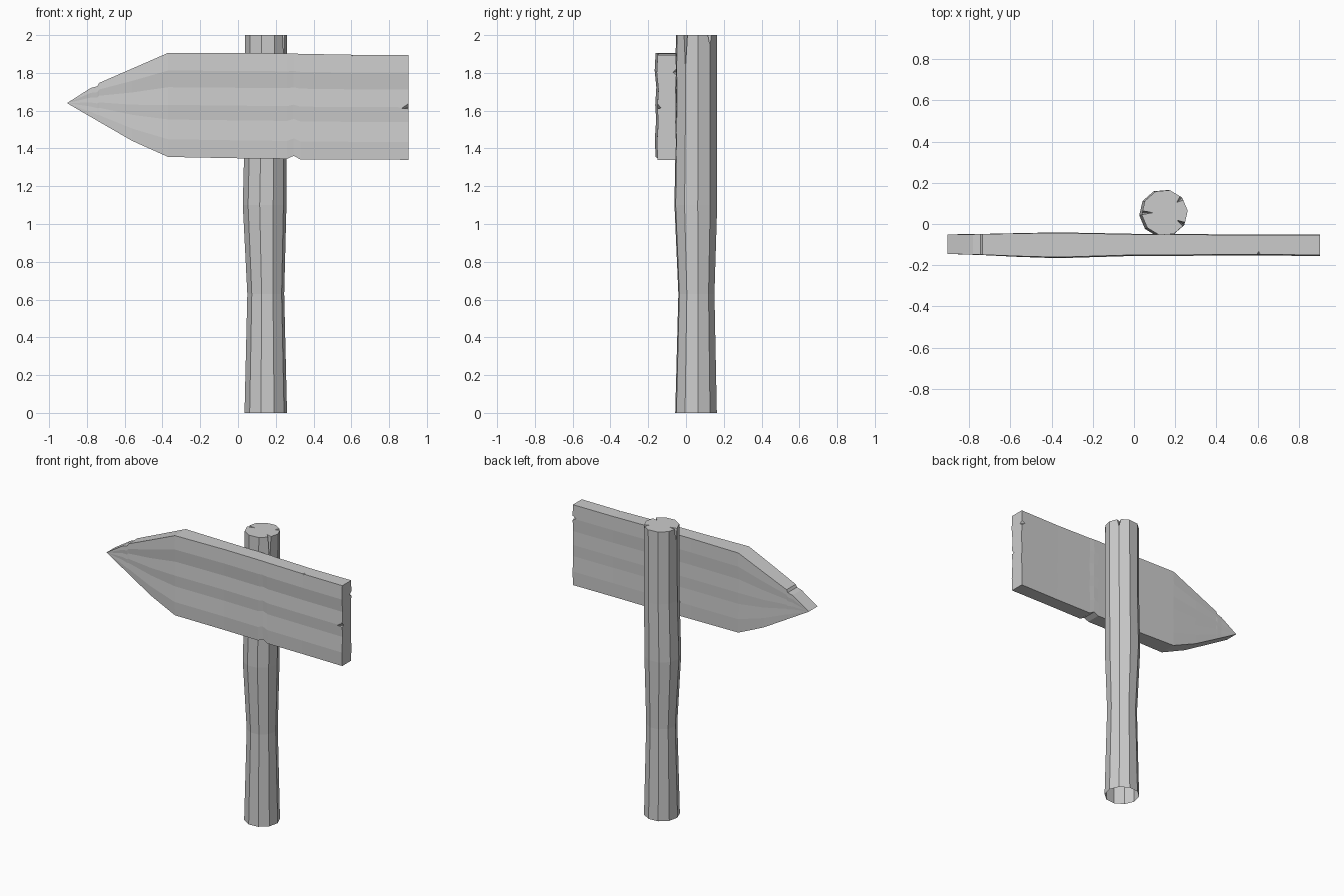
import bpy, bmesh
from math import cos, sin, radians
from mathutils import Vector

if "Cube" in bpy.data.objects:
    bpy.data.objects.remove(bpy.data.objects["Cube"])


def make_object(name, bm):
    bmesh.ops.recalc_face_normals(bm, faces=bm.faces[:])
    if bm.calc_volume(signed=True) < 0:
        bmesh.ops.reverse_faces(bm, faces=bm.faces[:])
    mesh = bpy.data.meshes.new(name)
    bm.to_mesh(mesh)
    bm.free()
    obj = bpy.data.objects.new(name, mesh)
    bpy.context.collection.objects.link(obj)
    return obj


def chip(obj, points):
    """Cut the convex hull of the points out of an object."""
    bm = bmesh.new()
    for p in points:
        bm.verts.new(p)
    bmesh.ops.convex_hull(bm, input=bm.verts[:])
    cutter = make_object("chip_cutter", bm)
    cutter.hide_render = True
    mod = obj.modifiers.new("chip", 'BOOLEAN')
    mod.operation, mod.solver, mod.object = 'DIFFERENCE', 'EXACT', cutter
    bpy.context.view_layer.objects.active = obj
    bpy.ops.object.modifier_apply(modifier=mod.name)
    bpy.data.objects.remove(cutter)


def bridge(bm, a, b):
    n = len(a)
    for i in range(n):
        bm.faces.new((a[i], a[(i + 1) % n], b[(i + 1) % n], b[i]))


# Post: ten-sided trunk with a slight waist
CX, CY, SIDES = 0.145, 0.055, 10
bm = bmesh.new()
rings = []
for z, x, y, r in [(0, 0.147, 0.053, 0.113), (0.63, 0.147, 0.055, 0.098),
                   (1.1, 0.141, 0.052, 0.116), (1.5, 0.147, 0.054, 0.112),
                   (2, 0.149, 0.055, 0.112)]:
    rings.append([bm.verts.new((x + r * cos(radians(36 * i + 5)),
                                y + r * sin(radians(36 * i + 5)), z)) for i in range(SIDES)])
for a, b in zip(rings, rings[1:]):
    bridge(bm, a, b)
bm.faces.new(rings[0])
bm.faces.new(rings[-1])
post = make_object("post", bm)

# Splits in the top of the post: angle, depth, half width, length
for ang, depth, half, length in [(180, 0.055, 0.012, 0.10), (40, 0.035, 0.017, 0.07),
                                 (-31, 0.04, 0.014, 0.22)]:
    out = Vector((cos(radians(ang)), sin(radians(ang)), 0))
    side = Vector((-out.y, out.x, 0)) * half
    c = Vector((CX + 0.003, CY, 2))
    rim, tip, up = c + out * 0.122, c + out * (0.112 - depth), Vector((0, 0, 0.02))
    chip(post, [rim + side, rim - side, tip, rim + side + up, rim - side + up, tip + up,
                rim - Vector((0, 0, length))])

# The underside of the post is open
bm = bmesh.new()
bm.from_mesh(post.data)
bottom = [f for f in bm.faces if f.calc_center_median().z < 0.001]
bmesh.ops.delete(bm, geom=bottom, context='FACES_ONLY')
bm.to_mesh(post.data)
bm.free()

# Arrow board: cross-sections along x (x, bottom z, top z, front y, back y)
stations = [(-0.905, 1.64, 1.64, -0.145, -0.05), (-0.78, 1.567, 1.72, -0.148, -0.05),
            (-0.745, 1.547, 1.729, -0.149, -0.049), (-0.735, 1.541, 1.747, -0.149, -0.049),
            (-0.56, 1.44, 1.823, -0.156, -0.046), (-0.37, 1.355, 1.906, -0.161, -0.043),
            (0, 1.348, 1.905, -0.150, -0.050), (0.26, 1.345, 1.903, -0.150, -0.050),
            (0.295, 1.361, 1.902, -0.149, -0.050), (0.33, 1.342, 1.901, -0.149, -0.052),
            (0.6, 1.341, 1.896, -0.148, -0.054), (0.903, 1.34, 1.896, -0.150, -0.053)]
# Wavy grain: height fraction and bulge
grain = [(0, 0), (0.17, 0.004), (0.36, -0.003), (0.5, 0.002), (0.67, -0.004),
         (0.83, 0.005), (1, 0)]
bm = bmesh.new()
loops = []
for x, lo, hi, front, back in stations:
    amp = (hi - lo) / 0.56
    f = [bm.verts.new((x, front - g * amp, lo + (hi - lo) * t)) for t, g in grain]
    b = [bm.verts.new((x, back + g * amp * 0.5, lo + (hi - lo) * t)) for t, g in grain]
    loops.append(f + b[::-1])
for a, b in zip(loops, loops[1:]):
    bridge(bm, a, b)
bm.faces.new(loops[-1])
# The grain lines meet in a sharp edge at the tip
bmesh.ops.remove_doubles(bm, verts=bm.verts[:], dist=0.001)
bmesh.ops.triangulate(bm, faces=bm.faces[:])
board = make_object("arrow_board", bm)

# Chips in the square end of the board, and in its top edge
chip(board, [(0.83, -0.17, 1.61), (0.93, -0.17, 1.605), (0.93, -0.17, 1.68),
             (0.93, -0.118, 1.615)])
chip(board, [(0.85, -0.03, 1.81), (0.92, -0.03, 1.76), (0.92, -0.03, 1.85),
             (0.92, -0.082, 1.80)])
chip(board, [(0.57, -0.17, 1.91), (0.64, -0.17, 1.91), (0.605, -0.17, 1.88),
             (0.605, -0.10, 1.91)])
